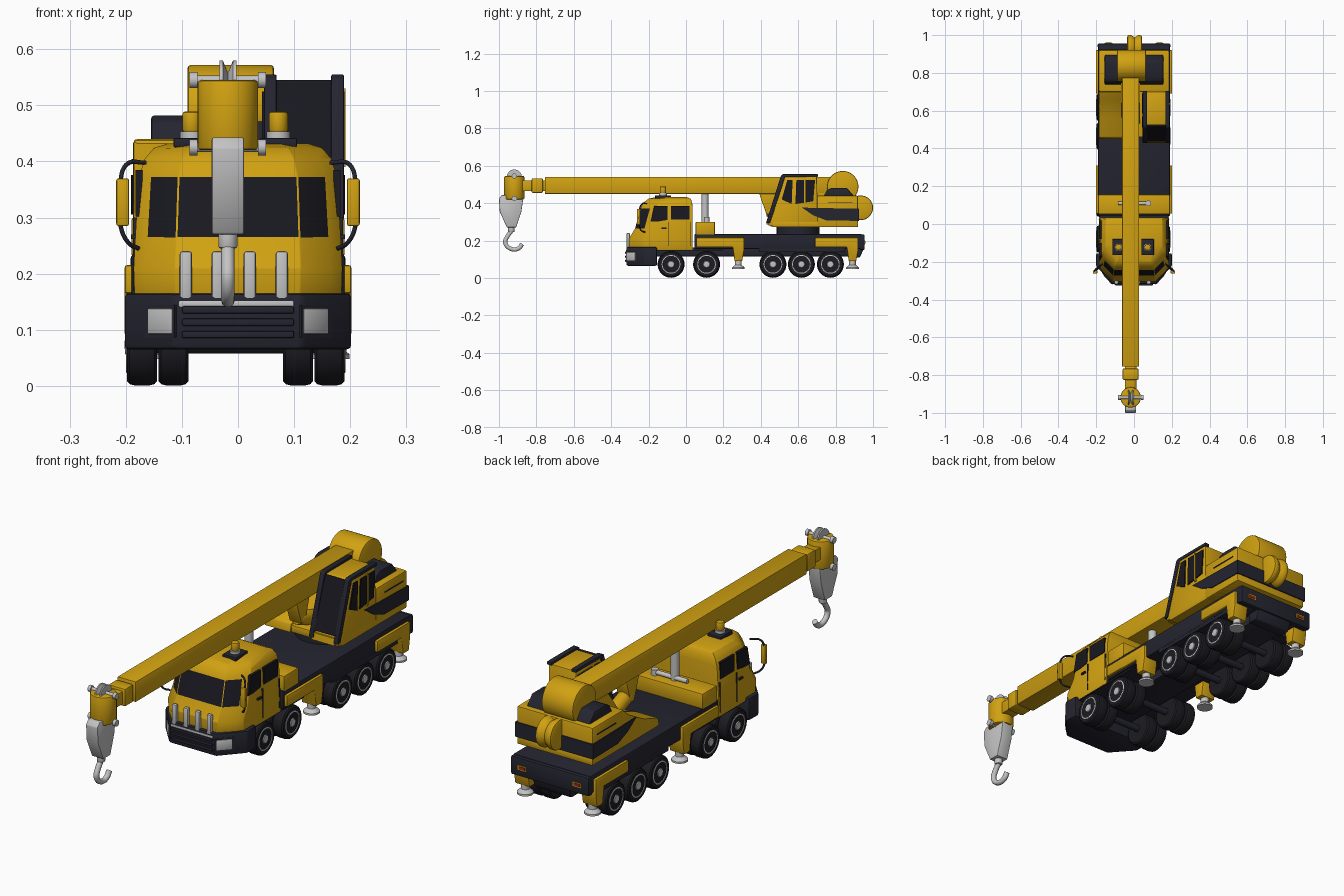
import bpy, bmesh, math
from mathutils import Vector

if "Cube" in bpy.data.objects:
    bpy.data.objects.remove(bpy.data.objects["Cube"])


def material(name, rgb):
    m = bpy.data.materials.new(name)
    m.use_nodes = True
    m.diffuse_color = (*rgb, 1)
    m.node_tree.nodes["Principled BSDF"].inputs["Base Color"].default_value = (*rgb, 1)
    return m


yellow = material("yellow paint", (0.64, 0.36, 0.006))
dark = material("dark trim", (0.018, 0.018, 0.03))
glass = material("black glass", (0.009, 0.009, 0.014))
rubber = material("tyre rubber", (0.012, 0.012, 0.016))
silver = material("silver metal", (0.55, 0.55, 0.56))
red = material("red lamp", (0.35, 0.02, 0.01))
BX = -0.018  # boom centre line


def finish(name, bm, mats, bevel=0.0):
    bmesh.ops.remove_doubles(bm, verts=bm.verts, dist=1e-5)
    bmesh.ops.recalc_face_normals(bm, faces=bm.faces)
    if bevel:
        edges = [e for e in bm.edges if e.is_manifold and e.calc_face_angle(0) > 0.5]
        bmesh.ops.bevel(bm, geom=edges, offset=bevel, segments=2, profile=0.5,
                        affect='EDGES', clamp_overlap=True)
    me = bpy.data.meshes.new(name)
    bm.to_mesh(me)
    bm.free()
    for m in mats:
        me.materials.append(m)
    ob = bpy.data.objects.new(name, me)
    bpy.context.collection.objects.link(ob)
    return ob


def loft(name, rings, mats, bevel=0.0, rule=None, closed=False, caps=True):
    """Skin a list of equal-length rings; rule(band, side) picks the material."""
    bm = bmesh.new()
    vs = [[bm.verts.new(p) for p in r] for r in rings]
    n = len(rings[0])
    for j in range(len(vs) - 1):
        for i in range(n):
            k = (i + 1) % n
            f = bm.faces.new((vs[j][i], vs[j][k], vs[j + 1][k], vs[j + 1][i]))
            f.material_index = rule(j, i) if rule else 0
    if caps:
        bm.faces.new(vs[0])
        bm.faces.new(vs[-1])
    return finish(name, bm, mats, bevel)


def prism_x(name, pts, x0, x1, mat, bevel=0.0):
    return loft(name, [[(x, y, z) for y, z in pts] for x in (x0, x1)], [mat], bevel)


def prism_z(name, pts, z0, z1, mat, bevel=0.0):
    return loft(name, [[(x, y, z) for x, y in pts] for z in (z0, z1)], [mat], bevel)


def box(name, x0, x1, y0, y1, z0, z1, mat, bevel=0.0):
    return prism_z(name, [(x0, y0), (x1, y0), (x1, y1), (x0, y1)], z0, z1, mat, bevel)


def lathe(name, profile, start, axis, mats, seg=32, rule=None):
    """Turn (radius, distance) pairs round an axis."""
    axis = Vector(axis).normalized()
    u = axis.orthogonal().normalized()
    v = axis.cross(u)
    rings = []
    for r, d in profile:
        rings.append([Vector(start) + axis * d + r * (u * math.cos(a) + v * math.sin(a))
                      for a in (math.tau * i / seg for i in range(seg))])
    return loft(name, rings, mats, rule=rule)


def rod(name, a, b, r, mat, soft=0.0):
    d = Vector(b) - Vector(a)
    ln = d.length
    prof = [(r, 0), (r, ln)]
    if soft:
        prof = [(r - soft, 0), (r - soft * .3, soft * .3), (r, soft),
                (r, ln - soft), (r - soft * .3, ln - soft * .3), (r - soft, ln)]
    return lathe(name, prof, a, d, [mat])


def tube(name, pts, r, mat):
    cu = bpy.data.curves.new(name, 'CURVE')
    cu.dimensions = '3D'
    cu.bevel_depth, cu.bevel_resolution, cu.use_fill_caps = r, 3, True
    sp = cu.splines.new('BEZIER')
    sp.bezier_points.add(len(pts) - 1)
    for bp, p in zip(sp.bezier_points, pts):
        bp.co = p
        bp.handle_left_type = bp.handle_right_type = 'AUTO'
    cu.materials.append(mat)
    ob = bpy.data.objects.new(name, cu)
    bpy.context.collection.objects.link(ob)


SIDES = (("left", 1), ("right", -1))

# Chassis
box("bed", -.19, .19, .045, .94, .155, .235, dark, .005)
box("underbody", -.08, .08, -.25, .9, .115, .16, dark, .005)
box("cab_floor", -.183, .183, -.2, .2, .148, .162, dark)
box("rear_fender", -.188, .188, .39, .85, .14, .16, dark)
box("rear_bumper", -.192, .192, .93, .955, .15, .232, dark, .006)
prism_x("tow_block", [(.88, .155), (.95, .155), (.93, .11), (.88, .11)], -.09, .09, dark, .004)
bumper = [(.2, -.155), (.202, -.22), (.115, -.318)]
bumper += [(-x, y) for x, y in reversed(bumper)]
prism_z("front_bumper", bumper, .065, .165, dark, .008)
for i in range(3):
    box("grille_slat", -.1, .1, -.325, -.31, .085 + i * .022, .098 + i * .022, dark, .003)

# Wheels in pairs, with spoked hubs on the outer ones
tyre = [(.045, -.027), (.064, -.027), (.070, -.022), (.072, -.014),
        (.072, .014), (.070, .022), (.064, .027), (.045, .027)]
hub = [(.050, .015), (.050, .028), (.045, .029), (.041, .021), (.022, .023), (.016, .030), (.006, .031)]
for y in (-.08, .11, .465, .617, .772):
    rod("axle", (-.15, y, .073), (.15, y, .073), .015, dark)
    for side, s in SIDES:
        for pos, x in (("outer", .167), ("inner", .111)):
            lathe(side + "_" + pos + "_tyre", tyre, (s * x - .004, y, .073), (s, 0, 0), [rubber])
        lathe(side + "_hub", hub, (s * .167 - .004, y, .073), (s, 0, 0), [silver, rubber],
              rule=lambda j, i: int(j == 3 and i % 4 < 2))

# Outriggers, lamps and headlights
for side, s in SIDES:
    for y0, y1 in ((.055, .31), (.69, .92)):
        prism_x(side + "_outrigger", [(y0, .165), (y0, .215), (y1, .215), (y1, .145), (y1 - .01, .09),
                (y1 - .05, .09), (y1 - .06, .165)], s * .13, s * .202, yellow, .004)
        lathe(side + "_foot", [(.018, .05), (.018, .022), (.034, .008), (.034, 0)],
              (s * .165, y1 - .03, .048), (0, 0, 1), [silver])
    box(side + "_tail_lamp_frame", s * .115, s * .155, .95, .958, .18, .2, yellow)
    box(side + "_tail_lamp", s * .12, s * .15, .955, .960, .184, .196, red)
    prism_z(side + "_headlight", [(s * .118, -.32), (s * .162, -.272), (s * .155, -.262), (s * .11, -.31)],
            .092, .138, silver, .004)
    prism_z(side + "_headlight_rim", [(s * .113, -.321), (s * .167, -.262), (s * .16, -.258), (s * .106, -.313)],
            .086, .144, dark)

# Driving cab: stacked sections, windscreen chosen by band and side
def cab_ring(z, w, yf, yb):
    half = [(w, yb), (w, yf + .08), (w - .022, yf + .05), (w * .6, yf)]
    return [(x, y, z) for x, y in half + [(-x, y) for x, y in reversed(half)]]


levels = [(.15, .184, -.303, .035), (.21, .186, -.305, .035), (.265, .183, -.272, .035),
          (.372, .177, -.243, .035), (.405, .166, -.225, .033), (.424, .15, -.20, .025), (.432, .125, -.16, .005)]
loft("cab", [cab_ring(*lv) for lv in levels], [yellow, glass], bevel=.002,
     rule=lambda j, i: int(j == 2 and i in (2, 3, 4)))
for side, s in SIDES:
    prism_x(side + "_front_window", [(-.17, .385), (-.10, .385), (-.10, .31), (-.15, .302), (-.188, .302)],
            s * .17, s * .183, glass)
    prism_x(side + "_rear_window", [(-.08, .385), (.018, .385), (.018, .312), (-.08, .312)],
            s * .17, s * .183, glass)
    for y in (-.093, .024):
        box(side + "_door_seam", s * .175, s * .187, y, y + .003, .17, .30, dark)
    box(side + "_door_handle", s * .18, s * .191, -.13, -.105, .262, .27, dark)
    tube(side + "_mirror_arm", [(s * .165, -.21, .398), (s * .198, -.235, .395), (s * .21, -.25, .36),
         (s * .208, -.25, .28), (s * .195, -.24, .255), (s * .178, -.22, .245)], .004, dark)
    box(side + "_mirror", s * .194, s * .217, -.262, -.245, .285, .37, yellow, .004)
    # Roof beacons
    x = s * .077 - .005
    box(side + "_beacon_plate", x - .033, x + .033, -.165, -.08, .425, .442, dark, .003)
    rod(side + "_beacon_base", (x, -.123, .44), (x, -.123, .453), .021, silver)
    rod(side + "_beacon", (x, -.123, .452), (x, -.123, .489), .017, yellow, .005)
# Bull bar
for x in (-.093, -.036, .021, .078):
    box("guard_bar", x - .011, x + .011, -.318, -.30, .148, .24, silver, .005)
box("guard_rail", -.106, .1, -.32, -.305, .14, .152, silver, .003)

# Boom rest behind the cab
box("rear_locker", -.19, .19, .052, .155, .23, .30, yellow, .005)
rod("boom_rest", (BX, .102, .29), (BX, .102, .452), .018, silver)
rod("cross_pipe", (-.085, .11, .312), (.085, .11, .312), .01, silver)
rod("pipe_cap", (.076, .11, .295), (.076, .11, .325), .015, silver)

# Turning upper body
rod("turntable", (0, .60, .22), (0, .60, .28), .115, dark)
box("body_base", -.185, .185, .46, .92, .272, .305, yellow, .005)
box("rear_body", -.187, .187, .70, .92, .272, .44, yellow, .008)
prism_x("sloped_cover", [(.45, .275), (.46, .31), (.56, .345), (.66, .40), (.71, .44), (.72, .275)],
        -.186, -.06, yellow, .003)
for side, s in SIDES:
    prism_x(side + "_side_band", [(.62, .376), (.925, .37), (.925, .305), (.75, .308), (.68, .335)],
            s * .182, s * .191, dark)
    box(side + "_vent_strip", s * .18, s * .19, .76, .89, .40, .404, dark)
box("rear_band", -.19, .19, .915, .925, .305, .37, dark)
prism_x("engine_hump", [(.735, .435), (.755, .472), (.78, .482), (.86, .482), (.9, .435)], -.155, .155, dark, .006)
lathe("winch_drum", [(.054, 0), (.064, .004), (.066, .01), (.066, .022), (.054, .04), (.066, .058),
      (.066, .07), (.064, .076), (.054, .08)], (-.037, .934, .375), (1, 0, 0), [yellow])

# Operator cabin
prism_x("operator_cabin", [(.44, .28), (.44, .31), (.525, .545), (.70, .545), (.705, .28)], .05, .185, yellow, .006)
prism_x("cabin_windscreen", [(.437, .325), (.515, .545), (.525, .54), (.447, .32)], .062, .17, glass)
for x in (.046, .166):
    prism_x("cabin_rail", [(.428, .295), (.508, .548), (.52, .555), (.705, .555), (.705, .54),
            (.53, .54), (.45, .295)], x, x + .023, dark, .003)
prism_x("cabin_sill", [(.43, .285), (.435, .315), (.47, .315), (.47, .285)], .06, .17, yellow)
for x0, x1 in ((.043, .052), (.181, .19)):
    prism_x("cabin_front_window", [(.512, .42), (.542, .525), (.57, .525), (.565, .395)], x0, x1, glass)
    prism_x("cabin_rear_window", [(.585, .395), (.59, .525), (.69, .525), (.68, .41)], x0, x1, glass)
box("cabin_window_post", .182, .192, .632, .64, .39, .53, yellow)

# Telescopic boom and lifting ram
box("boom_main", BX - .045, BX + .045, -.755, .80, .45, .54, yellow, .003)
box("boom_collar", BX - .042, BX + .042, -.825, -.765, .455, .533, yellow, .006)
box("boom_inner", BX - .03, BX + .03, -.88, -.75, .464, .521, yellow, .003)
rod("boom_pivot", (-.09, .838, .488), (.064, .838, .488), .084, yellow, .006)
prism_x("ram_bracket", [(.39, .455), (.49, .455), (.455, .34), (.43, .34)], BX - .03, BX + .03, yellow, .003)
rod("lifting_ram", (BX, .44, .36), (BX, .62, .29), .032, yellow, .005)
prism_x("boom_cradle", [(.52, .29), (.64, .455), (.75, .455), (.75, .29)], BX - .05, BX + .05, yellow)

# Boom head, pulley and hook
HY = -.918
rod("boom_head", (BX, HY, .42), (BX, HY, .545), .054, yellow, .006)
lathe("pulley", [(.02, 0), (.04, 0), (.04, .006), (.018, .015), (.04, .024), (.04, .03), (.02, .03)],
      (BX - .015, HY, .54), (1, 0, 0), [silver])
for z in (.545, .425):
    rod("head_pin", (BX - .064, HY, z), (BX + .064, HY, z), .008, silver)
    for s in (-1, 1):
        rod("pin_nut", (BX + s * .054, HY, z), (BX + s * .068, HY, z), .014, silver)
prism_x("hook_block", [(-1, .425), (-.985, .443), (-.88, .443), (-.87, .425), (-.88, .355),
        (-.908, .27), (-.958, .27), (-.996, .355)], BX - .029, BX + .029, silver, .004)
rod("hook_swivel", (BX, -.934, .245), (BX, -.934, .285), .017, silver, .004)
tube("hook", [(BX, -.934, .25), (BX, -.955, .222), (BX, -.966, .188), (BX, -.93, .154),
     (BX, -.893, .16), (BX, -.876, .182)], .012, silver)

# Smooth shading with sharp edges kept
bpy.ops.object.select_all(action='DESELECT')
for ob in bpy.context.collection.objects:
    if ob.type == 'MESH':
        ob.select_set(True)
        bpy.context.view_layer.objects.active = ob
bpy.ops.object.shade_smooth_by_angle(angle=math.radians(35))
